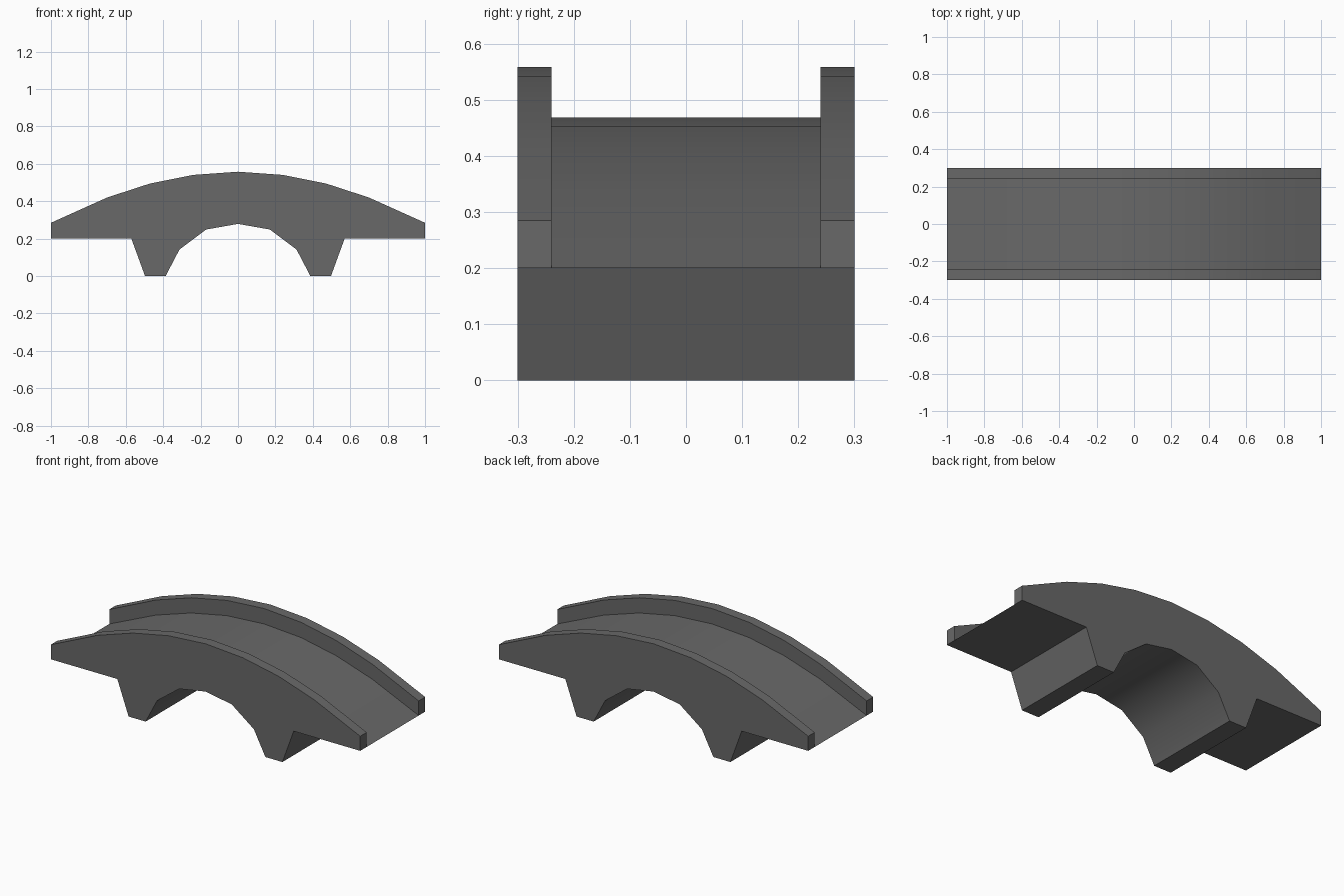
import bpy, bmesh, math

if "Cube" in bpy.data.objects:
    bpy.data.objects.remove(bpy.data.objects["Cube"])

stone = bpy.data.materials.new("dark grey stone")
stone.diffuse_color = (0.14, 0.14, 0.14, 1)
stone.use_nodes = True
stone.node_tree.nodes["Principled BSDF"].inputs["Base Color"].default_value = stone.diffuse_color

# Right half of each curve, from the centre outwards (x, z)
TOP = [(0, 0.558), (0.24, 0.541), (0.47, 0.495), (0.7, 0.42), (1, 0.285)]
DECK = [(0, 0.468), (0.24, 0.452), (0.47, 0.406), (0.7, 0.332), (1, 0.2)]
UNDER = [(0, 0.279), (0.17, 0.249), (0.313, 0.142), (0.387, 0),
         (0.497, 0), (0.57, 0.2), (1, 0.2)]


def mirrored(half):
    return [(-x, z) for x, z in reversed(half[1:])] + half


def extrude_profile(bm, points, y0, y1):
    front = [bm.verts.new((x, y0, z)) for x, z in points]
    back = [bm.verts.new((x, y1, z)) for x, z in points]
    n = len(points)
    bm.faces.new(front)
    bm.faces.new(back[::-1])
    for i in range(n):
        j = (i + 1) % n
        bm.faces.new((front[j], front[i], back[i], back[j]))


def make_part(name, points, y0, y1):
    bm = bmesh.new()
    extrude_profile(bm, points, y0, y1)
    bmesh.ops.recalc_face_normals(bm, faces=bm.faces)
    mesh = bpy.data.meshes.new(name)
    bm.to_mesh(mesh)
    bm.free()
    mesh.materials.append(stone)
    obj = bpy.data.objects.new(name, mesh)
    bpy.context.collection.objects.link(obj)
    bpy.ops.object.select_all(action='DESELECT')
    obj.select_set(True)
    bpy.context.view_layer.objects.active = obj
    bpy.ops.object.shade_smooth_by_angle(angle=math.radians(30))


# Roadway with arch and feet; its ends taper to the underside
under = mirrored(UNDER)
make_part("deck", mirrored(DECK) + under[::-1][1:-1], -0.24, 0.24)

# Full-height side walls that rise above the roadway as parapets
wall = mirrored(TOP) + under[::-1]
make_part("front_wall", wall, -0.3, -0.24)
make_part("back_wall", wall, 0.24, 0.3)
